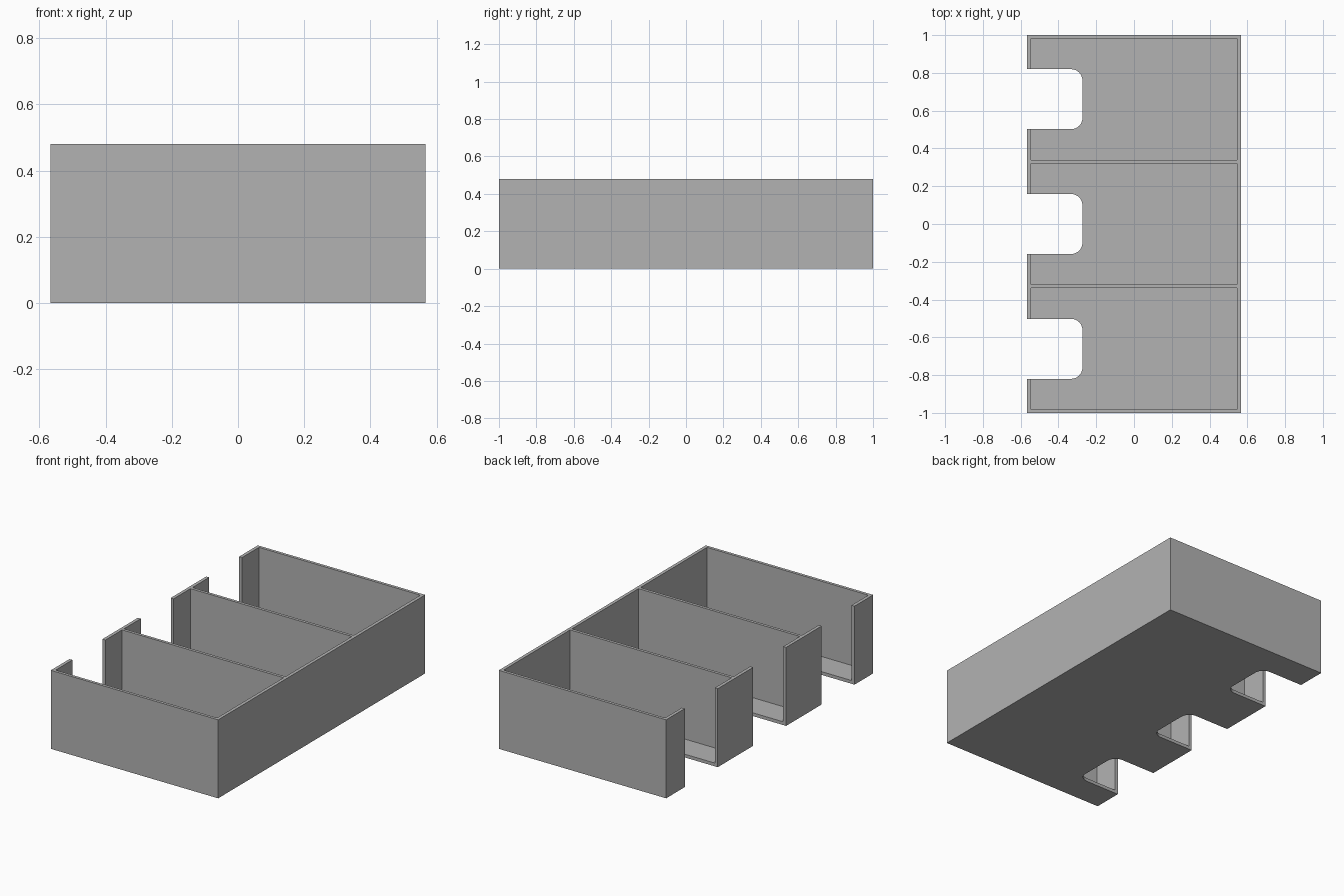
import bpy, bmesh, math

cube = bpy.data.objects.get("Cube")
if cube:
    bpy.data.objects.remove(cube, do_unlink=True)

HALF_X, HALF_Y, HEIGHT = 0.566, 1.0, 0.48
WALL, FLOOR = 0.02, 0.02
SIDE = 0.018                                   # end walls and dividers
BAY = (2 * HALF_Y - 4 * SIDE) / 3              # bay length
PITCH = BAY + SIDE
NOTCH_HALF, NOTCH_END, RADIUS = 0.159, -0.273, 0.06

grey = bpy.data.materials.new("grey plastic")
grey.use_nodes = True
grey.diffuse_color = (0.45, 0.45, 0.45, 1)
grey.node_tree.nodes["Principled BSDF"].inputs["Base Color"].default_value = grey.diffuse_color


def prism(name, outline, z0, z1):
    """Extrude a counter-clockwise outline from z0 to z1."""
    bm = bmesh.new()
    face = bm.faces.new([bm.verts.new((x, y, z0)) for x, y in outline])
    top = bmesh.ops.extrude_face_region(bm, geom=[face])["geom"]
    bmesh.ops.translate(bm, vec=(0, 0, z1 - z0),
                        verts=[v for v in top if isinstance(v, bmesh.types.BMVert)])
    bmesh.ops.recalc_face_normals(bm, faces=bm.faces)
    mesh = bpy.data.meshes.new(name)
    bm.to_mesh(mesh)
    bm.free()
    mesh.materials.append(grey)
    obj = bpy.data.objects.new(name, mesh)
    bpy.context.collection.objects.link(obj)
    return obj


def rectangle(x0, x1, y0, y1):
    return [(x0, y0), (x1, y0), (x1, y1), (x0, y1)]


def notch(y):
    """Finger notch outline, rounded at its inner corners."""
    points = [(-HALF_X - 0.1, y + NOTCH_HALF), (-HALF_X - 0.1, y - NOTCH_HALF)]
    for side, start in ((-1, -90), (1, 0)):
        cx, cy = NOTCH_END - RADIUS, y + side * (NOTCH_HALF - RADIUS)
        for step in range(9):
            a = math.radians(start + step * 90 / 8)
            points.append((cx + RADIUS * math.cos(a), cy + RADIUS * math.sin(a)))
    return points


def cut(target, cutter):
    cutter.hide_render = True
    mod = target.modifiers.new("cut", 'BOOLEAN')
    mod.operation, mod.solver, mod.object = 'DIFFERENCE', 'EXACT', cutter
    bpy.context.view_layer.objects.active = target
    bpy.ops.object.modifier_apply(modifier=mod.name)
    bpy.data.objects.remove(cutter, do_unlink=True)


# Solid tray block, hollowed into three bays with a notch in each
tray = prism("divided_tray", rectangle(-HALF_X, HALF_X, -HALF_Y, HALF_Y), 0, HEIGHT)
for i in (-1, 0, 1):
    y = i * PITCH
    bay = rectangle(-HALF_X + WALL, HALF_X - WALL, y - BAY / 2, y + BAY / 2)
    cut(tray, prism("bay_cutter", bay, FLOOR, HEIGHT + 0.1))
    cut(tray, prism("notch_cutter", notch(y), -0.1, HEIGHT + 0.2))

# Flat faces with smooth notch corners
bpy.ops.object.select_all(action='DESELECT')
tray.select_set(True)
bpy.context.view_layer.objects.active = tray
bpy.ops.object.shade_smooth_by_angle(angle=math.radians(30))
